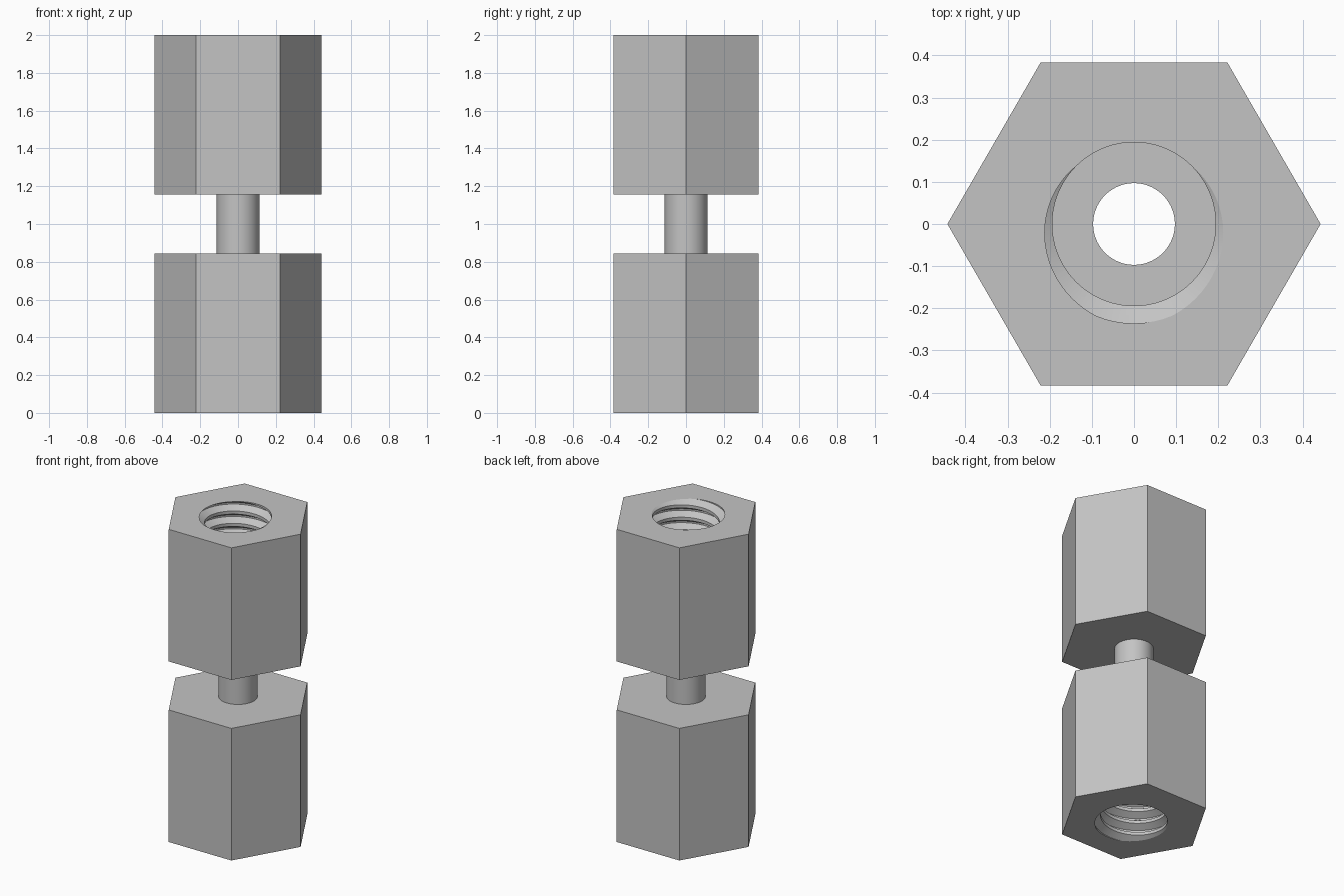
import bpy, bmesh
from math import pi, sin, cos, tau
from mathutils import Matrix

# Main dimensions
HEIGHT, BLOCK, HEX_R = 2.0, 0.845, 0.443
BORE_R, ROOT_R, BORE_DEPTH = 0.194, 0.236, 0.70
PILOT_R, NECK_R = 0.097, 0.113
PITCH, STEPS = 0.079, 64

cube = bpy.data.objects.get("Cube")
if cube:
    bpy.data.objects.remove(cube, do_unlink=True)

grey = bpy.data.materials.new("plain grey")
grey.use_nodes = True
grey.diffuse_color = (0.55, 0.55, 0.55, 1)
grey.node_tree.nodes["Principled BSDF"].inputs["Base Color"].default_value = grey.diffuse_color


def finish(name, bm):
    bmesh.ops.recalc_face_normals(bm, faces=bm.faces)
    mesh = bpy.data.meshes.new(name)
    bm.to_mesh(mesh)
    bm.free()
    mesh.materials.append(grey)
    obj = bpy.data.objects.new(name, mesh)
    bpy.context.collection.objects.link(obj)
    return obj


def prism(name, radius, low, high, sides):
    bm = bmesh.new()
    ring = [bm.verts.new((radius * cos(tau * i / sides), radius * sin(tau * i / sides), low))
            for i in range(sides)]
    base = bm.faces.new(ring)
    top = bmesh.ops.extrude_face_region(bm, geom=[base], use_keep_orig=True)
    verts = [v for v in top["geom"] if isinstance(v, bmesh.types.BMVert)]
    bmesh.ops.translate(bm, verts=verts, vec=(0, 0, high - low))
    return finish(name, bm)


def thread_cutter(name, turns_below, turns_above):
    # Trapezoid section swept along a right-handed helix
    flank = (0.375 - 0.0625) * PITCH / (ROOT_R - BORE_R)
    inner_r = BORE_R - 0.009
    half = 0.375 * PITCH + flank * (BORE_R - inner_r)
    section = [(inner_r, -half), (ROOT_R, -PITCH / 16), (ROOT_R, PITCH / 16), (inner_r, half)]
    bm = bmesh.new()
    rings = []
    for i in range(int(-turns_below * STEPS), int(turns_above * STEPS) + 1):
        turn = i / STEPS
        a = 1.5 * pi + tau * turn
        rings.append([bm.verts.new((r * cos(a), r * sin(a), HEIGHT + PITCH * turn + dz))
                      for r, dz in section])
    for one, two in zip(rings, rings[1:]):
        for k in range(4):
            n = (k + 1) % 4
            bm.faces.new((one[k], one[n], two[n], two[k]))
    bm.faces.new(rings[0])
    bm.faces.new(rings[-1])
    return finish(name, bm)


def carve(obj, cutters):
    # Subtract every cutter, then keep only the resulting mesh
    for cutter in cutters:
        cutter.hide_render = True
        mod = obj.modifiers.new("cut", "BOOLEAN")
        mod.operation, mod.solver, mod.object = "DIFFERENCE", "EXACT", cutter
    graph = bpy.context.evaluated_depsgraph_get()
    mesh = bpy.data.meshes.new_from_object(obj.evaluated_get(graph))
    obj.modifiers.clear()
    obj.data = mesh
    for cutter in cutters:
        bpy.data.objects.remove(cutter, do_unlink=True)


def smooth(obj):
    bpy.ops.object.select_all(action="DESELECT")
    obj.select_set(True)
    bpy.context.view_layer.objects.active = obj
    bpy.ops.object.shade_smooth_by_angle(angle=0.4)


# Upper hexagonal block with threaded bore and through hole
upper = prism("upper_hex_block", HEX_R, HEIGHT - BLOCK, HEIGHT, 6)
carve(upper, [
    prism("bore_cutter", BORE_R, HEIGHT - BORE_DEPTH, HEIGHT + 0.2, 96),
    prism("pilot_cutter", PILOT_R, 1.0, HEIGHT + 0.1, 64),
    thread_cutter("thread_cutter", 8.3, 1),
])
smooth(upper)

# Lower block is the same part turned over
lower = upper.copy()
lower.data = upper.data.copy()
lower.name = "lower_hex_block"
lower.data.transform(Matrix.Translation((0, 0, HEIGHT)) @ Matrix.Rotation(pi, 4, "Y"))
bpy.context.collection.objects.link(lower)

# Hollow neck joining the two blocks
neck = prism("neck_tube", NECK_R, BLOCK, HEIGHT - BLOCK, 64)
carve(neck, [prism("neck_cutter", PILOT_R, BLOCK - 0.1, HEIGHT - BLOCK + 0.1, 64)])
smooth(neck)
